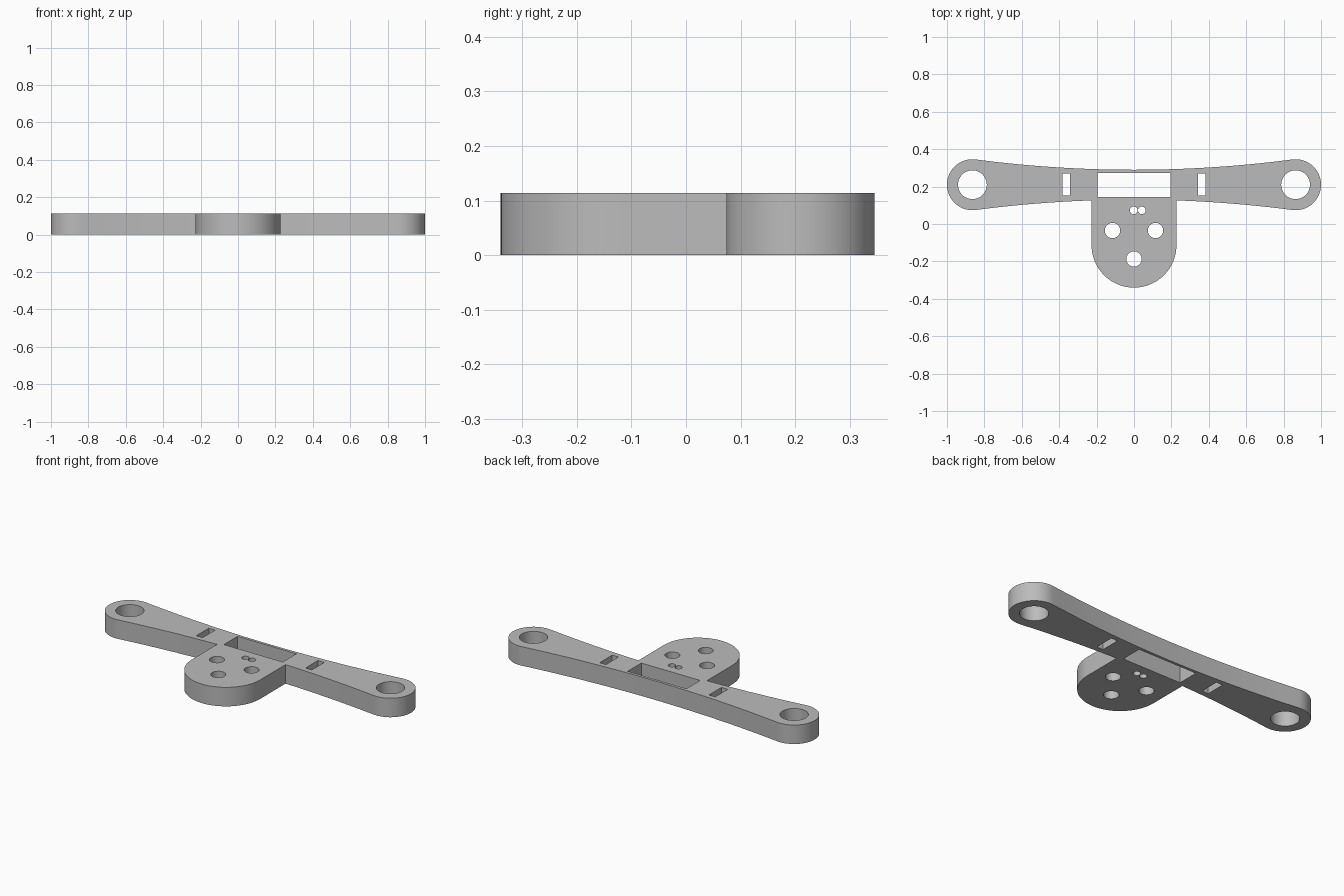
import bpy
from math import cos, sin, pi, radians

cube = bpy.data.objects.get("Cube")
if cube:
    bpy.data.objects.remove(cube, do_unlink=True)

THICK = 0.114
ARM_Y = 0.21          # centre line of the cross arm
END_X, END_R = 0.864, 0.136
TONGUE_R, TONGUE_Y = 0.227, -0.113


def arc(cx, cy, r, start, end, n):
    angles = [radians(start + (end - start) * i / n) for i in range(n + 1)]
    return [(cx + r * cos(a), cy + r * sin(a)) for a in angles]


def circle(cx, cy, r, n=40):
    return arc(cx, cy, r, 0, 360, n)[:-1]


def rect(x0, x1, y0, y1):
    return [(x0, y0), (x1, y0), (x1, y1), (x0, y1)]


def half_width(x):
    # the arm narrows in a shallow curve towards the middle
    return 0.08 + 0.055 * (x / 0.847) ** 2


def arm_edge(x0, x1, side, n):
    xs = [x0 + (x1 - x0) * i / n for i in range(n + 1)]
    return [(x, ARM_Y + side * half_width(x)) for x in xs]


# Outline: tongue, right-hand lower edge, rounded ends, upper edge
outline = arc(0, TONGUE_Y, TONGUE_R, 180, 360, 48)
outline += arm_edge(TONGUE_R, 0.847, -1, 12)
outline += arc(END_X, ARM_Y, END_R, -97, 97, 40)[1:-1]
outline += arm_edge(0.847, -0.847, 1, 32)
outline += arc(-END_X, ARM_Y, END_R, 83, 277, 40)[1:-1]
outline += arm_edge(-0.847, -TONGUE_R, -1, 12)

# Openings: servo window, strap slots, end bores and screw holes
loops = [outline, rect(-0.195, 0.195, 0.145, 0.274)]
for s in (-1, 1):
    loops.append(rect(s * 0.362 - 0.021, s * 0.362 + 0.021, 0.152, 0.27))
    loops.append(circle(s * END_X, ARM_Y, 0.077, 48))
    loops.append(circle(s * 0.115, -0.035, 0.041))
loops.append(circle(0, -0.187, 0.041))
loops += [circle(x, 0.073, 0.0205, 28) for x in (-0.002, 0.042)]

# Filled flat curve, extruded to the plate thickness
curve = bpy.data.curves.new("mounting_plate", "CURVE")
curve.dimensions = "2D"
curve.fill_mode = "BOTH"
curve.extrude = THICK / 2
for loop in loops:
    spline = curve.splines.new("POLY")
    spline.points.add(len(loop) - 1)
    for point, (x, y) in zip(spline.points, loop):
        point.co = (x, y, 0, 1)
    spline.use_cyclic_u = True
plate = bpy.data.objects.new("mounting_plate", curve)
plate.location.z = THICK / 2
bpy.context.collection.objects.link(plate)

bpy.ops.object.select_all(action="DESELECT")
plate.select_set(True)
bpy.context.view_layer.objects.active = plate
bpy.ops.object.convert(target="MESH")
plate = bpy.context.object

# Weld the caps to the walls and make the normals face out
bpy.ops.object.mode_set(mode="EDIT")
bpy.ops.mesh.select_all(action="SELECT")
bpy.ops.mesh.remove_doubles(threshold=0.0002)
bpy.ops.mesh.normals_make_consistent(inside=False)
bpy.ops.object.mode_set(mode="OBJECT")
bpy.ops.object.shade_smooth_by_angle(angle=radians(30))

grey = bpy.data.materials.new("plain_grey")
grey.use_nodes = True
colour = (0.5, 0.5, 0.5, 1)
grey.diffuse_color = colour
grey.node_tree.nodes["Principled BSDF"].inputs["Base Color"].default_value = colour
plate.data.materials.clear()
plate.data.materials.append(grey)
